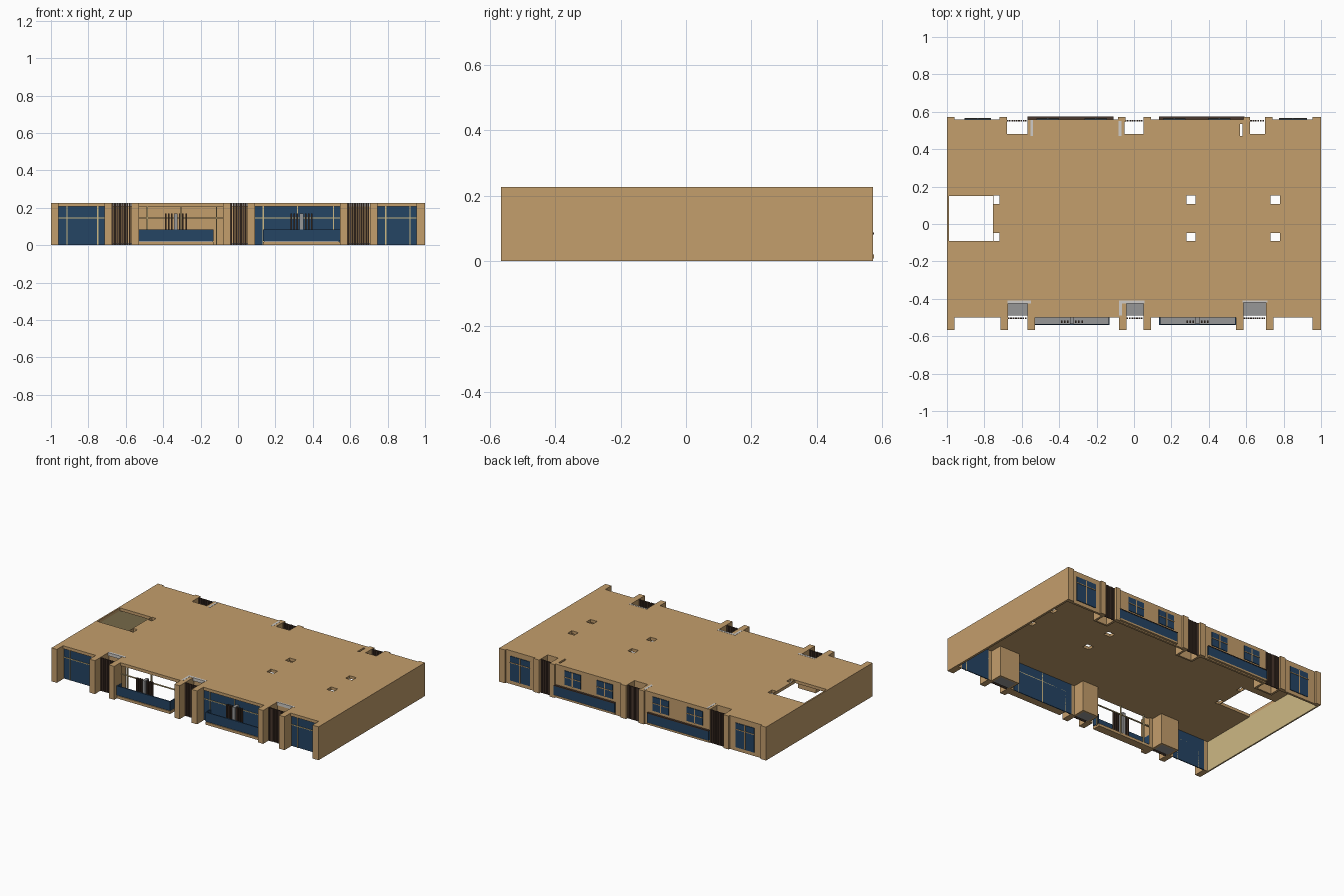
import bpy, bmesh

if "Cube" in bpy.data.objects:
    bpy.data.objects.remove(bpy.data.objects["Cube"])

H = 0.226      # storey height
T = 0.02       # roof slab thickness


def material(name, rgb):
    m = bpy.data.materials.new(name)
    m.diffuse_color = (*rgb, 1)
    m.use_nodes = True
    m.node_tree.nodes["Principled BSDF"].inputs["Base Color"].default_value = m.diffuse_color
    return m


TAN = material("tan_render", (0.55, 0.342, 0.15))
CREAM = material("cream_trim", (0.61, 0.48, 0.23))
BLUE = material("blue_glass", (0.018, 0.058, 0.127))
BROWN = material("dark_brown_slat", (0.065, 0.038, 0.026))
GREY = material("grey_floor", (0.31, 0.31, 0.31))
PALE = material("pale_grey", (0.62, 0.6, 0.57))


def finish(name, bm, mat):
    bmesh.ops.recalc_face_normals(bm, faces=bm.faces)
    me = bpy.data.meshes.new(name)
    bm.to_mesh(me)
    bm.free()
    me.materials.append(mat)
    ob = bpy.data.objects.new(name, me)
    bpy.context.collection.objects.link(ob)
    return ob


def boxes(name, mat, items):
    """One object made of boxes given as (x0, x1, y0, y1, z0, z1)."""
    bm = bmesh.new()
    for x0, x1, y0, y1, z0, z1 in items:
        vs = bmesh.ops.create_cube(bm, size=1)["verts"]
        for v in vs:
            v.co = ((x0 + x1) / 2 + v.co.x * (x1 - x0),
                    (y0 + y1) / 2 + v.co.y * (y1 - y0),
                    (z0 + z1) / 2 + v.co.z * (z1 - z0))
    return finish(name, bm, mat)


front_notches = [(-0.675, -0.57), (-0.04, 0.05), (0.585, 0.705)]
back_notches = [(-0.68, -0.57), (-0.05, 0.05), (0.62, 0.70)]
front_piers = [(-1, -.96), (-.715, -.675), (-.57, -.53), (-.08, -.04),
               (.05, .09), (.545, .585), (.705, .745), (.955, 1)]
back_piers = [(-1, -.96), (-.72, -.68), (-.085, -.045), (.05, .09),
              (.585, .62), (.70, .74), (.955, 1)]

# Roof slab: grid of cells with notches and shafts left out, then thickened
holes = [(a, b, -0.50, -0.415) for a, b in front_notches]
holes += [(a, b, 0.48, 0.56) for a, b in back_notches]
holes += [(-.99, -.755, -.09, .15), (.567, .58, .47, .535)]
for a, b in ((-.75, -.72), (.28, .33), (.73, .78)):
    holes += [(a, b, .108, .152), (a, b, -.092, -.047)]
xs = sorted({-1, 1, *[h[0] for h in holes], *[h[1] for h in holes]})
ys = sorted({-0.5, 0.56, *[h[2] for h in holes], *[h[3] for h in holes]})
bm = bmesh.new()
for x0, x1 in zip(xs, xs[1:]):
    for y0, y1 in zip(ys, ys[1:]):
        cx, cy = (x0 + x1) / 2, (y0 + y1) / 2
        if not any(a < cx < b and c < cy < d for a, b, c, d in holes):
            bm.faces.new([bm.verts.new((x, y, H)) for x, y in
                          ((x0, y0), (x1, y0), (x1, y1), (x0, y1))])
bmesh.ops.remove_doubles(bm, verts=bm.verts, dist=1e-5)
ext = bmesh.ops.extrude_face_region(bm, geom=bm.faces[:], use_keep_orig=True)
for g in ext["geom"]:
    if isinstance(g, bmesh.types.BMVert):
        g.co.z -= T
finish("roof_slab", bm, TAN)

# Side walls, with a cream lining on the left one
boxes("side_walls", TAN, [(-1, -.995, -.565, .57, 0, H), (.985, 1, -.565, .56, 0, H)])
boxes("left_wall_lining", CREAM, [(-.995, -.99, -.50, .555, 0, H - T)])

# Piers on the front and back
boxes("front_piers", TAN, [(a, b, -.567, -.485, 0, H) for a, b in front_piers])
boxes("back_piers", TAN, [(a, b, .545, .572, 0, H) for a, b in back_piers])

# Back wall pieces between the notches
edges = [-1] + [e for n in back_notches for e in n] + [1]
boxes("back_wall", TAN, [(edges[i], edges[i + 1], .545, .56, 0, H - T + .001)
                         for i in range(0, 8, 2)])


# Walls around the recesses
def recess(a, b, y_in, y_out, s):
    lo, hi = sorted((y_in - s * .012, y_out))
    yb = sorted((y_in, y_in - s * .012))
    return [(a - .015, a, lo, hi, 0, H - .002), (b, b + .015, lo, hi, 0, H - .002),
            (a, b, *yb, 0, H - .002)]


boxes("front_recess_walls", TAN,
      [w for a, b in front_notches for w in recess(a, b, -.415, -.50, -1)])
boxes("back_recess_walls", TAN,
      [w for a, b in back_notches for w in recess(a, b, .48, .55, 1)])
boxes("recess_floors", GREY, [(a, b, -.49, -.415, .0, .012) for a, b in front_notches])

# Pale wall tops showing on the roof
boxes("pale_wall_tops", PALE, [
    (-.675, -.55, -.425, -.41, H - .02, H + .001),
    (-.08, .055, -.425, -.41, H - .02, H + .001),
    (-.08, -.065, -.49, -.41, H - .02, H + .001),
    (.58, .715, -.42, -.41, H - .02, H + .001),
    (-.553, -.54, .47, .555, H - .02, H + .001),
    (-.083, -.068, .47, .55, H - .02, H + .001)])


# Vertical slat screens over the recesses
def slats(name, notches, y):
    out = []
    for a, b in notches:
        n = round((b - a) / .0125)
        p = (b - a) / n
        out += [(a + i * p, a + (i + .72) * p, y - .004, y + .004, 0, H - .002)
                for i in range(n)]
    boxes(name, BROWN, out)


slats("front_slat_screens", front_notches, -.505)
slats("back_slat_screens", back_notches, .553)

# Front glazing (the left balcony bay is open) and its frames
glazed = [(-.96, -.715), (.09, .545), (.745, .955)]
boxes("front_windows", BLUE, [(a, b, -.49, -.484, 0, H - T) for a, b in glazed])
frames = []
for a, b in glazed + [(-.53, -.08)]:
    for x in (a + .045, b - .035) + (((a + b) / 2,) if b - a > .3 else ()):
        frames.append((x - .003, x + .003, -.494, -.484, 0, H - T))
    frames.append((a, b, -.494, -.484, .143, .148))
boxes("front_window_frames", CREAM, frames)

# Front balconies: floor, glass rail, partition and slats
for side, a, b in (("left", -.535, -.13), ("right", .135, .545)):
    m = (a + b) / 2
    boxes(side + "_balcony_floor", TAN, [(a, b, -.54, -.485, 0, .018)])
    boxes(side + "_balcony_paving", GREY, [(a + .004, b - .004, -.534, -.49, .018, .022)])
    boxes(side + "_balcony_rail", BLUE, [
        (a, b, -.541, -.534, .022, .085),
        (a, a + .006, -.541, -.49, .022, .085), (b - .006, b, -.541, -.49, .022, .085)])
    boxes(side + "_balcony_partition", GREY, [(m - .01, m + .01, -.534, -.49, .022, .17)])
    boxes(side + "_partition_slats", BROWN, [
        (m + d - .004, m + d + .004, -.53, -.515, .022, .17)
        for d in (-.055, -.038, -.022, .022, .038, .055)])

# Back windows: tall end windows and paired windows above the balcony bands
panes = [(-.905, -.765, .025, .19), (.775, .925, .025, .19)]
panes += [(x - .06, x + .06, .105, .2) for x in (-.46, -.205, .215, .455)]
boxes("back_windows", BLUE, [(a, b, .558, .564, c, d) for a, b, c, d in panes])
bars = []
for a, b, c, d in panes:
    m = (a + b) / 2
    bars += [(m - .004, m + .004, .558, .567, c, d),
             (a, b, .558, .567, d - .045, d - .04)]
boxes("back_window_bars", TAN, bars)
spans = [(-.57, -.11), (.135, .59)]
boxes("back_balcony_bands", BLUE, [(a, b, .56, .573, .02, .082) for a, b in spans])
boxes("back_band_caps", BROWN, [(a, b, .56, .575, .082, .087) for a, b in spans])
boxes("back_band_sills", TAN, [(a, b, .56, .575, .008, .02) for a, b in spans])
